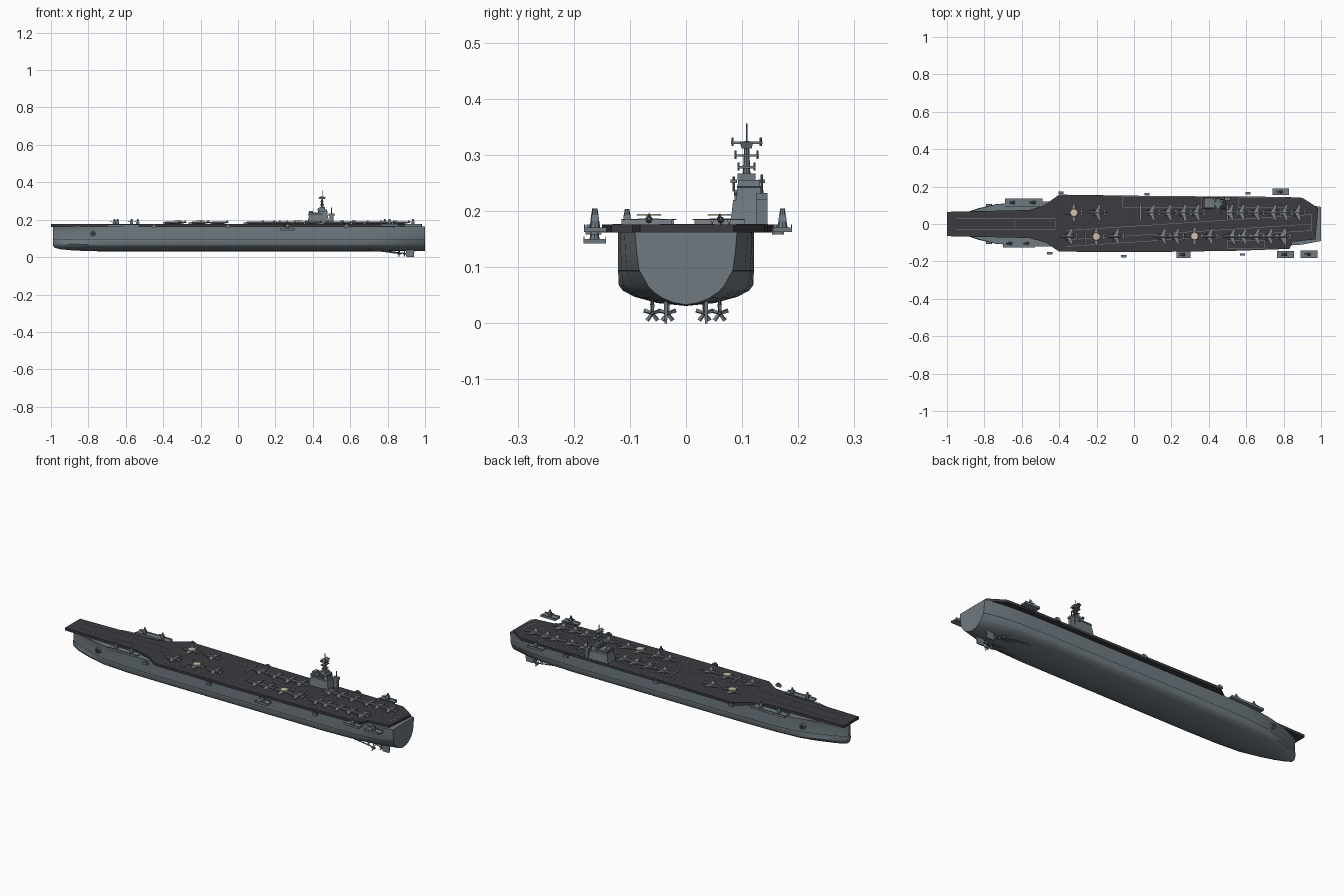
import bpy, bmesh, math
from mathutils import Vector, Matrix

cube = bpy.data.objects.get("Cube")
if cube:
    bpy.data.objects.remove(cube)


def material(name, r, g, b):
    m = bpy.data.materials.new(name)
    m.use_nodes = True
    m.diffuse_color = (r, g, b, 1)
    m.node_tree.nodes["Principled BSDF"].inputs["Base Color"].default_value = (r, g, b, 1)
    return m


GREY = material("hull grey", .16, .195, .22)
DECK = material("deck charcoal", .045, .044, .052)
LINE = material("marking grey", .22, .24, .26)
DARK = material("dark trim", .03, .034, .038)
CREAM = material("radome cream", .62, .55, .42)


def box(bm, x, y, z, sx, sy, sz, taper=1.0):
    """Box standing on z, centred on x and y, its top scaled by taper."""
    verts = bmesh.ops.create_cube(bm, size=1)["verts"]
    for v in verts:
        k = taper if v.co.z > 0 else 1
        v.co = (x + v.co.x * sx * k, y + v.co.y * sy * k, z + (v.co.z + .5) * sz)
    return verts


def rod(bm, a, b, r1, r2=None, sides=8):
    a, b = Vector(a), Vector(b)
    turn = (b - a).to_track_quat("Z", "Y").to_matrix().to_4x4()
    bmesh.ops.create_cone(bm, cap_ends=True, segments=sides, radius1=r1,
                          radius2=r1 if r2 is None else r2, depth=(b - a).length,
                          matrix=Matrix.Translation((a + b) / 2) @ turn)


def prism(bm, outline, z0, z1):
    low = [bm.verts.new((x, y, z0)) for x, y in outline]
    high = [bm.verts.new((x, y, z1)) for x, y in outline]
    bm.faces.new(low)
    bm.faces.new(high)
    for i in range(len(low)):
        j = (i + 1) % len(low)
        bm.faces.new((low[i], low[j], high[j], high[i]))


def finish(name, bm, *mats, smooth=False):
    bmesh.ops.recalc_face_normals(bm, faces=bm.faces)
    me = bpy.data.meshes.new(name)
    bm.to_mesh(me)
    bm.free()
    for m in mats:
        me.materials.append(m)
    ob = bpy.data.objects.new(name, me)
    bpy.context.collection.objects.link(ob)
    if smooth:
        bpy.ops.object.select_all(action="DESELECT")
        ob.select_set(True)
        bpy.context.view_layer.objects.active = ob
        bpy.ops.object.shade_smooth_by_angle(angle=math.radians(35))
    return ob


# Hull: lofted sections, (station x, half width, flare at the top, keel lift)
STATIONS = [(-.99, .012, .5, .03), (-.98, .03, .45, .018), (-.95, .05, .5, .01), (-.9, .071, .65, .005),
            (-.83, .091, .8, .002), (-.74, .107, .95, 0), (-.6, .118, 1, 0), (-.4, .121, 1, 0),
            (.6, .121, 1, 0), (.8, .117, 1, 0), (.9, .11, 1, 0), (1, .091, 1, 0)]
FULL = [(1, .163), (1, .13), (1, .095), (1, .092), (.99, .068), (.93, .058), (.75, .047), (.42, .036), (0, .031)]
ROUND = [(1, .163), (.97, .13), (.92, .095), (.9, .092), (.74, .066), (.62, .055), (.46, .045), (.25, .037), (0, .033)]
bm = bmesh.new()
rings = []
for x, w, flare, lift in STATIONS:
    t = max(0, (abs(x) - .72) / .28) ** 1.5
    half = []
    for i, ((fy, fz), (ry, rz)) in enumerate(zip(FULL, ROUND)):
        pinch = flare if i == 1 else (flare + 1) / 2 if i in (0, 2, 3) else 1
        y, z = w * pinch * (fy + (ry - fy) * t), fz + (rz - fz) * t
        half.append((y, z + lift * max(0, (.1 - z) / .07)))
    ring = [(-y, z) for y, z in half] + [p for p in reversed(half[:-1])]
    rings.append([bm.verts.new((x, y, z)) for y, z in ring])
for a, b in zip(rings, rings[1:]):
    for i in range(len(a) - 1):
        f = bm.faces.new((a[i], a[i + 1], b[i + 1], b[i]))
        f.material_index = 1 if i in (2, len(a) - 4) else 0
    bm.faces.new((a[0], b[0], b[-1], a[-1]))
bm.faces.new(rings[0])
bm.faces.new(rings[-1])
finish("hull", bm, GREY, DARK, smooth=True)

# Flight deck with its overhang
DECK_EDGE = [(-1, -.065), (-.56, -.075), (-.47, -.1), (-.4, -.148), (.1, -.15), (.55, -.143), (.83, -.133),
             (.85, -.095), (.97, -.082), (.985, .085), (.94, .115), (.9, .14), (.8, .145), (.1, .15),
             (-.4, .157), (-.48, .1), (-.56, .075), (-1, .065)]
bm = bmesh.new()
prism(bm, DECK_EDGE, .162, .176)
finish("flight_deck", bm, DECK)

# Painted deck lines and elevator outlines
bm = bmesh.new()


def stripe(x0, y0, x1, y1, w=.0025):
    d = Vector((x1 - x0, y1 - y0))
    n = Vector((-d.y, d.x)).normalized() * w / 2
    ends = [(x0 + n.x, y0 + n.y), (x1 + n.x, y1 + n.y), (x1 - n.x, y1 - n.y), (x0 - n.x, y0 - n.y)]
    prism(bm, ends, .176, .1768)


def frame(x0, x1, y0, y1):
    stripe(x0, y0, x1, y0)
    stripe(x0, y1, x1, y1)
    stripe(x0, y0, x0, y1)
    stripe(x1, y0, x1, y1)


for y in (-.035, 0, .05):
    stripe(.95, y, -.36, y - .085)
stripe(.95, -.035, .95, .05)
for y in (-.03, .03):
    stripe(-.95, y, -.42, y, .0015)
for x in (-.64, -.42):
    stripe(x, -.015, x, .015)
frame(-.06, .36, .09, .145)
frame(.56, .81, .09, .14)
frame(.5, .7, -.13, -.09)
finish("deck_markings", bm, LINE)


# Gun platforms along the edges
def mount(bm, x, y, z):
    rod(bm, (x, y, z), (x, y, z + .012), .009, .007)
    box(bm, x, y, z + .01, .018, .015, .013, .8)
    rod(bm, (x, y, z + .022), (x, y, z + .034), .006, .004)
    for s in (-.003, .003):
        rod(bm, (x, y + s, z + .016), (x - .022, y + s, z + .02), .0013)


PLATFORMS = [(-.59, .115, .2, .042, .162), (-.615, -.105, .17, .04, .162), (.785, .172, .09, .034, .163),
             (.81, -.163, .09, .036, .163), (.935, -.162, .09, .04, .163), (.265, -.163, .075, .04, .142)]
for x, y, length, wide, z in PLATFORMS:
    bm = bmesh.new()
    box(bm, x, y, z, length, wide, .008)
    for s in (-.27, .27) if length > .1 else (0,):
        mount(bm, x + s * length, y, z + .008)
    for s in (-1, 1):
        box(bm, x, y + s * (wide / 2 - .001), z + .008, length, .0015, .005)
    finish("gun_platform", bm, GREY)

# Small edge lookouts, alternating sides
for x, y in [(-.39, .168), (.07, .16), (.61, .164), (-.45, -.157), (-.055, -.173), (.58, -.163)]:
    bm = bmesh.new()
    box(bm, x, y, .158, .028, .013, .012)
    box(bm, x, y, .17, .014, .008, .006)
    finish("edge_lookout", bm, GREY)

# Anchor openings
bm = bmesh.new()
for s in (-1, 1):
    rod(bm, (-.775, s * .09, .125), (-.775, s * .106, .125), .015, sides=16)
finish("anchor_rim", bm, GREY)
bm = bmesh.new()
for s in (-1, 1):
    rod(bm, (-.775, s * .09, .125), (-.775, s * .1075, .125), .011, sides=16)
finish("anchor_opening", bm, DARK)

# Island
bm = bmesh.new()
box(bm, .43, .112, .175, .12, .066, .045, .85)
box(bm, .415, .112, .22, .075, .052, .018)
box(bm, .455, .112, .22, .05, .045, .035, .85)
box(bm, .45, .108, .255, .03, .032, .012)
box(bm, .39, .112, .238, .02, .03, .008)
box(bm, .5, .135, .175, .02, .02, .045)
box(bm, .5, .135, .22, .03, .02, .012)
rod(bm, (.5, .135, .23), (.5, .135, .265), .002)
finish("island", bm, GREY)
bm = bmesh.new()
box(bm, .415, .112, .228, .076, .053, .005)
box(bm, .455, .112, .241, .047, .043, .004)
finish("bridge_windows", bm, DARK)

# Mast with yards and antennas
bm = bmesh.new()
rod(bm, (.45, .108, .26), (.45, .108, .325), .007, .004)
rod(bm, (.45, .108, .32), (.45, .108, .356), .0015)
for z, half in ((.276, .016), (.297, .022), (.32, .028)):
    box(bm, .45, .108, z, .022, half * 2, .004)
    for s in (-1, 1):
        rod(bm, (.45, .108 + s * half * .9, z - .004), (.45, .108 + s * half * .9, z + .011), .0018)
box(bm, .45, .108, .312, .03, .018, .01, 1.3)
for y in (.085, .135):
    rod(bm, (.43, y, .235), (.43, y, .262), .0025)
    box(bm, .43, y, .25, .012, .012, .006)
finish("mast", bm, GREY)


# Parked aircraft, nose towards the bow
def aircraft(name, x, y, radar):
    bm = bmesh.new()
    z = .184
    rod(bm, (x - .038, y, z), (x + .02, y, z), .0065)
    rod(bm, (x - .052, y, z - .001), (x - .038, y, z), .002, .0065)
    rod(bm, (x + .02, y, z), (x + .05, y, z + .002), .0065, .002)
    for s in (-1, 1):
        tip = .048 if radar else .042
        sweep = .004 if radar else .018
        wing = [(x - .012, y), (x + .014, y), (x + .006 + sweep, y + s * tip), (x - .006 + sweep, y + s * tip)]
        prism(bm, wing, z, z + .002)
        tail = [(x + .034, y), (x + .048, y), (x + .05, y + s * .018), (x + .043, y + s * .018)]
        prism(bm, tail, z + .001, z + .003)
        rod(bm, (x - .018, y + s * .015, z - .001), (x + .012, y + s * .015, z - .001), .0035)
        rod(bm, (x + .008, y + s * .015, .176), (x + .008, y + s * .015, z), .0015)
    rod(bm, (x - .03, y, .176), (x - .03, y, z), .0015)
    box(bm, x + .043, y, z, .012, .002, .012, .7)
    if radar:
        rod(bm, (x + .004, y, z), (x + .004, y, z + .01), .003)
    finish(name, bm, LINE)
    if radar:
        bm = bmesh.new()
        rod(bm, (x + .004, y, z + .008), (x + .004, y, z + .011), .022, .019, 20)
        finish("radar_dome", bm, CREAM, smooth=True)


for x, y in [(-.325, .06), (-.205, -.067), (.32, -.065)]:
    aircraft("radar_plane", x, y, True)
for y, places in ((.062, (-.2, .09, .18, .26, .33, .51, .57, .65, .74, .8, .87)),
                  (-.066, (-.35, -.1, .15, .22, .4, .52, .58, .65, .72, .79))):
    for x in places:
        aircraft("jet", x, y, False)

# Deck tow gear and barriers: slim racks set across the deck
bm = bmesh.new()
for x, y in [(.035, .06), (.27, .06), (-.26, -.066), (.5, .06), (.81, -.07)]:
    box(bm, x, y, .176, .009, .09, .009)
finish("deck_racks", bm, LINE)

# Propellers, shafts and rudders
for s in (-1, 1):
    for x, y in ((.86, .06), (.89, .033)):
        bm = bmesh.new()
        rod(bm, (x - .17, y * s, .042), (x + .012, y * s, .018), .003)
        rod(bm, (x - .008, y * s, .018), (x + .014, y * s, .018), .005, .002)
        box(bm, x - .03, y * s, .02, .01, .003, .025)
        for k in range(5):
            verts = box(bm, 0, 0, .002, .003, .005, .014, 1.3)
            turn = Matrix.Rotation(k * math.tau / 5, 4, "X") @ Matrix.Rotation(.5, 4, "Z")
            bmesh.ops.transform(bm, verts=verts, matrix=Matrix.Translation((x, y * s, .018)) @ turn)
        finish("propeller", bm, GREY)
    bm = bmesh.new()
    box(bm, .92, .036 * s, 0, .04, .005, .042, 1.2)
    finish("rudder", bm, GREY)
